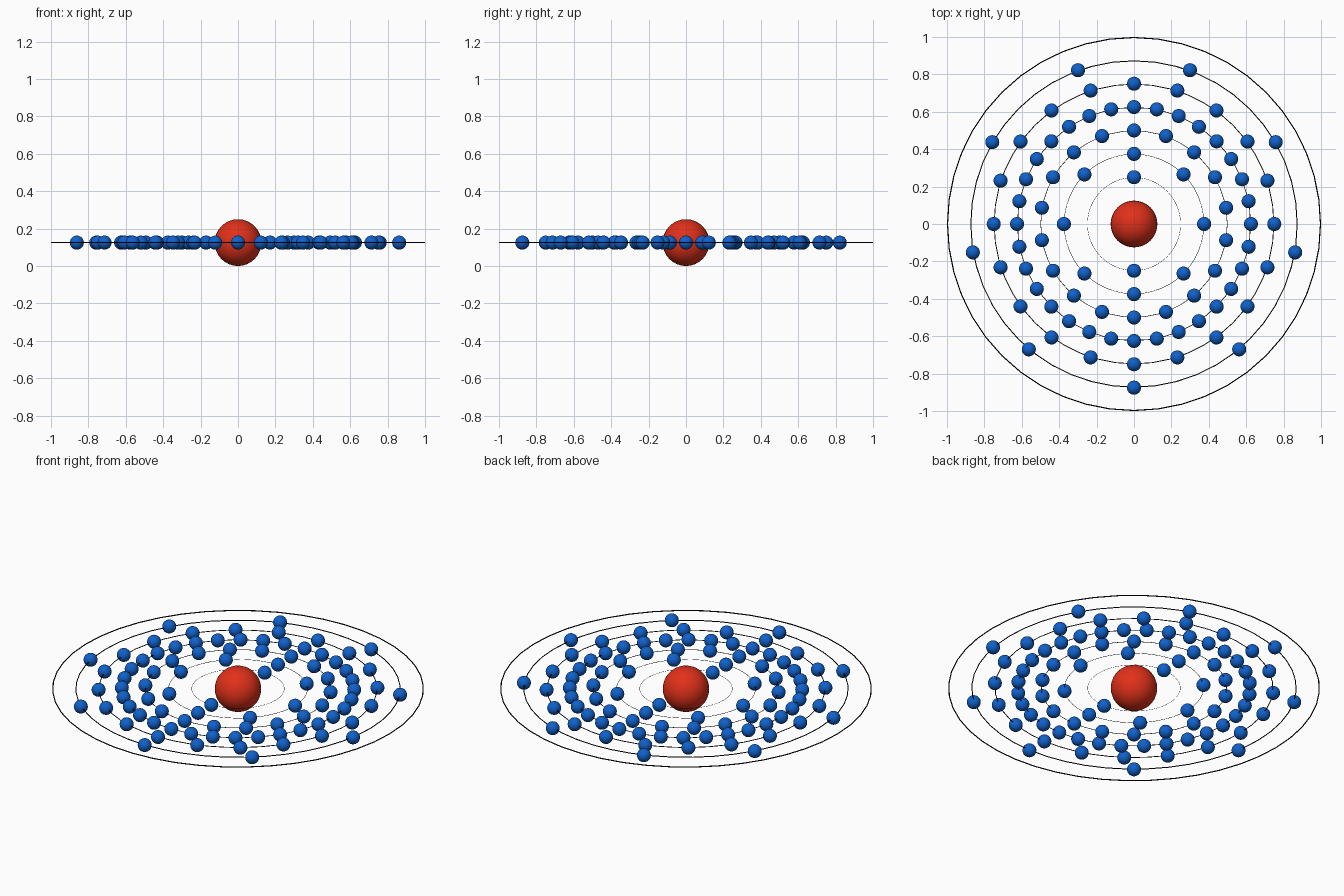
import bpy
from math import sin, cos, pi

if "Cube" in bpy.data.objects:
    bpy.data.objects.remove(bpy.data.objects["Cube"])

Z = 0.125  # height of the orbital plane


def material(name, color):
    m = bpy.data.materials.new(name)
    m.diffuse_color = color
    m.use_nodes = True
    m.node_tree.nodes["Principled BSDF"].inputs["Base Color"].default_value = m.diffuse_color
    return m


RED = material("red", (0.75, 0.03, 0.01, 1))
BLUE = material("blue", (0.005, 0.12, 0.6, 1))
BLACK = material("black", (0.0, 0.0, 0.0, 1))


def finish(name, mat):
    ob = bpy.context.object
    ob.name = name
    ob.data.materials.append(mat)
    bpy.ops.object.shade_smooth()
    return ob


# Nucleus
bpy.ops.mesh.primitive_uv_sphere_add(segments=32, ring_count=16, radius=0.125, location=(0, 0, Z))
finish("nucleus", RED)

# Template electron whose mesh is shared by all copies
bpy.ops.mesh.primitive_uv_sphere_add(segments=32, ring_count=16, radius=0.0375)
template = finish("electron_template", BLUE)
electron_mesh = template.data
bpy.data.objects.remove(template)

# Shells: orbit ring plus evenly spaced electrons (outermost ring is empty)
for i, count in enumerate([2, 8, 18, 32, 20, 9, 0]):
    radius = 0.25 + 0.125 * i
    thickness = 0.003 * radius
    bpy.ops.mesh.primitive_torus_add(major_radius=radius - thickness, minor_radius=thickness,
                                     major_segments=48, minor_segments=12, location=(0, 0, Z))
    finish(f"orbit_ring_{i + 1}", BLACK)
    for k in range(count):
        a = -pi / 2 + 2 * pi * k / count
        ob = bpy.data.objects.new(f"electron_{i + 1}_{k + 1}", electron_mesh)
        ob.location = (radius * cos(a), radius * sin(a), Z)
        bpy.context.collection.objects.link(ob)
